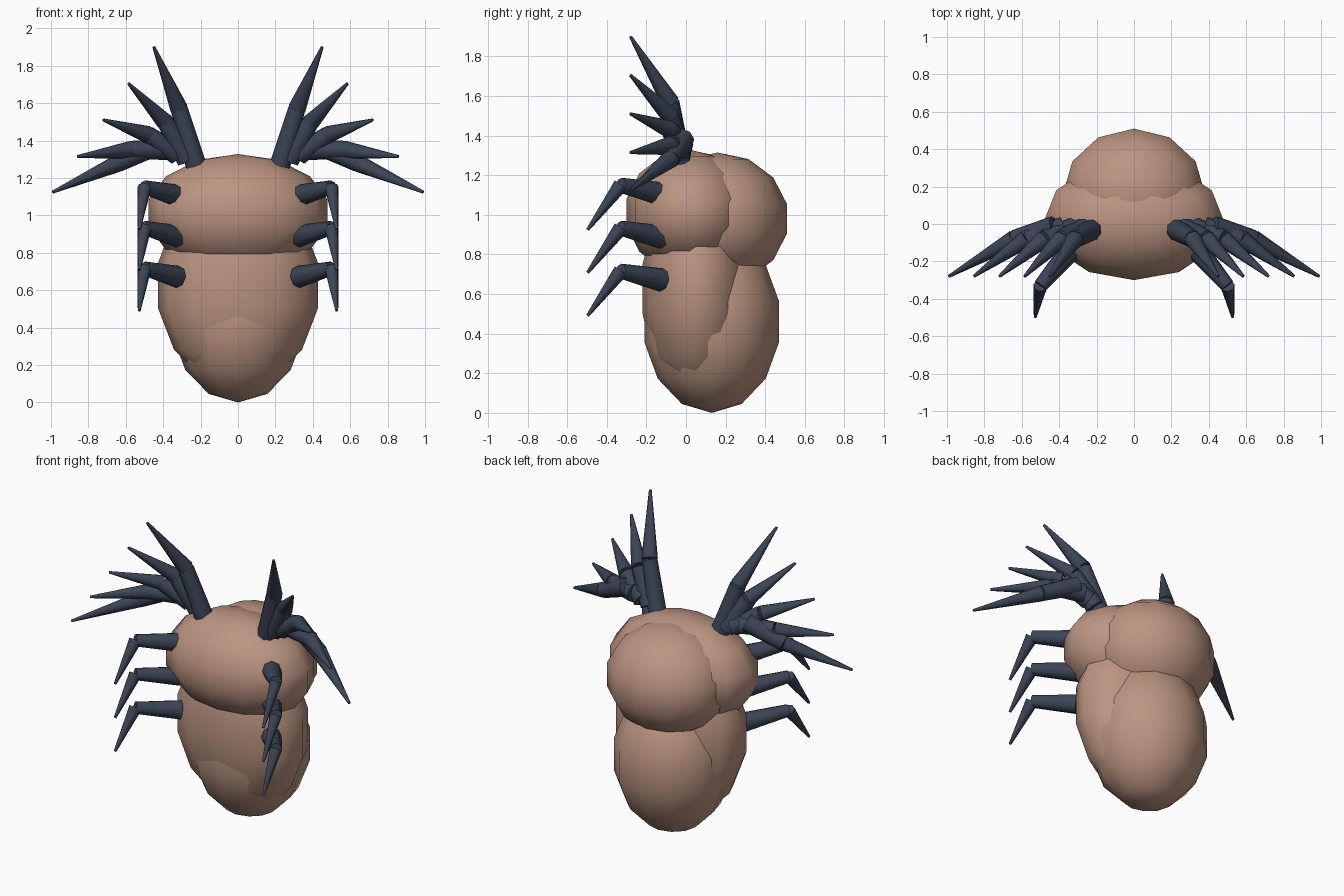
import bpy, bmesh
from mathutils import Vector, Matrix

if "Cube" in bpy.data.objects:
    bpy.data.objects.remove(bpy.data.objects["Cube"])


def material(name, color):
    m = bpy.data.materials.new(name)
    m.diffuse_color = color
    m.use_nodes = True
    m.node_tree.nodes["Principled BSDF"].inputs["Base Color"].default_value = m.diffuse_color
    return m


SKIN = material("tan_body", (0.50, 0.30, 0.22, 1))
DARK = material("dark_limb", (0.045, 0.06, 0.095, 1))


def finish(bm, name, mat, angle):
    me = bpy.data.meshes.new(name)
    bm.to_mesh(me)
    bm.free()
    me.materials.append(mat)
    ob = bpy.data.objects.new(name, me)
    bpy.context.collection.objects.link(ob)
    bpy.ops.object.select_all(action='DESELECT')
    ob.select_set(True)
    bpy.context.view_layer.objects.active = ob
    bpy.ops.object.shade_smooth_by_angle(angle=angle)
    return ob


def ellipsoid(name, center, radii):
    bm = bmesh.new()
    bmesh.ops.create_uvsphere(bm, u_segments=12, v_segments=7, radius=1)
    bmesh.ops.transform(bm, verts=bm.verts,
                        matrix=Matrix.Translation(center) @ Matrix.Diagonal((*radii, 1)))
    finish(bm, name, SKIN, 1.3)


def limb(name, points, radii):
    # chain of tapered segments, one closed cone between each pair of points
    for side, sx in (("right", 1), ("left", -1)):
        bm = bmesh.new()
        pts = [Vector((p[0] * sx, p[1], p[2])) for p in points]
        for a, b, ra, rb in zip(pts, pts[1:], radii, radii[1:]):
            d = b - a
            mat = Matrix.Translation((a + b) / 2) @ d.to_track_quat('Z', 'Y').to_matrix().to_4x4()
            bmesh.ops.create_cone(bm, cap_ends=True, segments=8, radius1=ra, radius2=rb,
                                  depth=d.length, matrix=mat)
        finish(bm, f"{side}_{name}", DARK, 0.85)


# body masses
ellipsoid("thorax", (0, 0.02, 1.012), (0.492, 0.328, 0.316))
ellipsoid("back_hump", (0, 0.16, 0.98), (0.39, 0.359, 0.335))
ellipsoid("front_abdomen", (0, 0.05, 0.625), (0.438, 0.277, 0.55))
ellipsoid("rear_abdomen", (0, 0.13, 0.46), (0.36, 0.349, 0.46))

# three pairs of bent legs
for i in range(3):
    dz = -0.217 * i
    limb(f"leg_{i + 1}",
         [(0.325, -0.125, 1.105 + dz), (0.50, -0.33, 1.15 + dz), (0.528, -0.497, 0.925 + dz)],
         [0.06, 0.038, 0.008])

# fans of bent spines: (bend, tip) in x, z
fan = [((0.315, 1.57), (0.45, 1.90)), ((0.39, 1.50), (0.585, 1.705)),
       ((0.48, 1.43), (0.72, 1.51)), ((0.575, 1.35), (0.857, 1.315)),
       ((0.64, 1.28), (0.99, 1.125))]
for i, (bend, tip) in enumerate(fan):
    base = (0.225 + 0.05 * i, -0.03 + 0.004 * i, 1.27 + 0.028 * i)
    limb(f"spine_{i + 1}",
         [base, (bend[0], -0.08, bend[1]), (tip[0], -0.28, tip[1])],
         [0.058, 0.048, 0.008])
